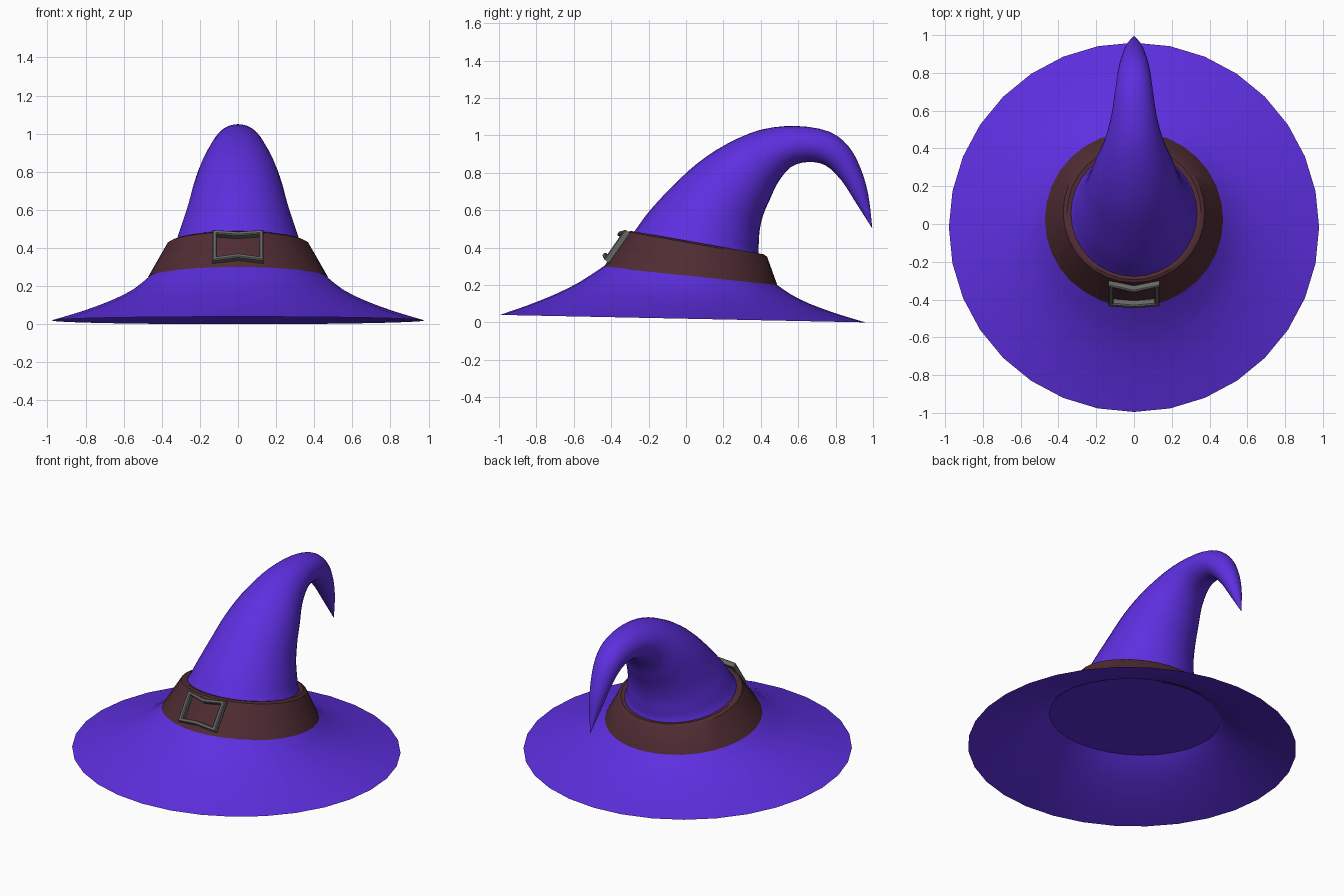
import bpy, bmesh, math
from mathutils import Vector

SEGMENTS = 32

old = bpy.data.objects.get("Cube")
if old:
    bpy.data.objects.remove(old, do_unlink=True)


def material(name, color, roughness=0.7):
    m = bpy.data.materials.new(name)
    m.use_nodes = True
    m.diffuse_color = (*color, 1)
    bsdf = m.node_tree.nodes["Principled BSDF"]
    bsdf.inputs["Base Color"].default_value = (*color, 1)
    bsdf.inputs["Roughness"].default_value = roughness
    return m


purple = material("purple felt", (0.11, 0.028, 0.74))
brown = material("brown leather", (0.078, 0.025, 0.032))
grey = material("grey metal", (0.13, 0.135, 0.13))


def finish(bm, name, mat, angle):
    mesh = bpy.data.meshes.new(name)
    bm.to_mesh(mesh)
    bm.free()
    mesh.materials.append(mat)
    ob = bpy.data.objects.new(name, mesh)
    bpy.context.collection.objects.link(ob)
    bpy.ops.object.select_all(action="DESELECT")
    ob.select_set(True)
    bpy.context.view_layer.objects.active = ob
    bpy.ops.object.shade_smooth_by_angle(angle=math.radians(angle))
    return ob


def refine(sections, steps):
    """Catmull-Rom interpolation between sections."""
    pts = [Vector(s) for s in sections]
    pts = [2 * pts[0] - pts[1]] + pts + [2 * pts[-1] - pts[-2]]
    out = []
    for a, b, c, d in zip(pts, pts[1:], pts[2:], pts[3:]):
        for k in range(steps):
            t = k / steps
            out.append(0.5 * (2 * b + (c - a) * t + (2 * a - 5 * b + 4 * c - d) * t**2
                              + (3 * b - a - 3 * c + d) * t**3))
    return out + [pts[-2]]


def loft(name, sections, mat, cap=False, angle=50):
    """Each section: front y, front z, back y, back z, half width in x."""
    bm = bmesh.new()
    rings = []
    for fy, fz, by, bz, rx in sections:
        ring = []
        for i in range(SEGMENTS):
            a = math.tau * i / SEGMENTS
            s = math.sin(a) / 2
            ring.append(bm.verts.new((rx * math.cos(a), (fy + by) / 2 + (by - fy) * s,
                                      (fz + bz) / 2 + (bz - fz) * s)))
        rings.append(ring)
    for low, high in zip(rings, rings[1:]):
        for i in range(SEGMENTS):
            j = (i + 1) % SEGMENTS
            bm.faces.new((low[i], low[j], high[j], high[i]))
    if cap:
        bm.faces.new(rings[-1])
    return finish(bm, name, mat, angle)


# Wide flared brim, a thin sheet
brim = [(-.995, .04, .96, 0, .98), (-.85, .09, .81, .045, .82), (-.70, .15, .66, .10, .665),
        (-.57, .215, .56, .15, .55), (-.44, .30, .48, .205, .462)]
loft("brim", refine(brim, 2), purple)

# Flat disc closing the underside
lining = loft("lining", [(-.505, .255, .52, .172, .508)], purple, cap=True)
lining.data.flip_normals()

# Crown bending backwards into a drooping point
crown = [(-.41, .31, .44, .22, .44), (-.28, .48, .39, .36, .335), (-.20, .59, .39, .43, .30),
         (-.08, .72, .395, .50, .265), (.06, .85, .415, .58, .235), (.22, .955, .45, .66, .20),
         (.40, 1.03, .49, .745, .155), (.59, 1.05, .56, .83, .12), (.765, 1.02, .65, .857, .10),
         (.87, .94, .745, .84, .085), (.935, .82, .83, .76, .065), (.975, .68, .905, .645, .04),
         (.996, .505, .994, .505, .001)]
loft("crown", refine(crown, 3), purple, cap=True, angle=60)

# Leather band with a narrow top lip
band = [(-.42, .30, .46, .205, .45), (-.44, .296, .488, .20, .472), (-.31, .484, .434, .35, .375),
        (-.295, .489, .415, .364, .355), (-.26, .478, .385, .362, .325)]
loft("band", band, brown, angle=35)

# Buckle frame: outer and inner loops on the sloped front, bent out at the middle
up, out = Vector((0, .57, .82)), Vector((0, -.82, .57))
origin = Vector((0, -.365, .405))
outline = [(-.135, -.098), (0, -.09), (.135, -.098), (.135, .098), (0, .075), (-.135, .098)]
bm = bmesh.new()
loops = []
for inset, height in ((0, -.012), (0, .016), (.006, .022), (.02, .022), (.026, .016), (.026, -.012)):
    loop = []
    for x, s in outline:
        sx = math.copysign(1, x) if x else 0
        bend = 0 if x else .018
        p = Vector((x - sx * inset, 0, 0)) + origin
        p += up * (s - math.copysign(inset, s)) + out * (height + bend)
        loop.append(bm.verts.new(p))
    loops.append(loop)
for a, b in zip(loops, loops[1:] + loops[:1]):
    for i in range(len(outline)):
        j = (i + 1) % len(outline)
        bm.faces.new((a[i], a[j], b[j], b[i]))
bmesh.ops.recalc_face_normals(bm, faces=bm.faces)
finish(bm, "buckle", grey, 30)
